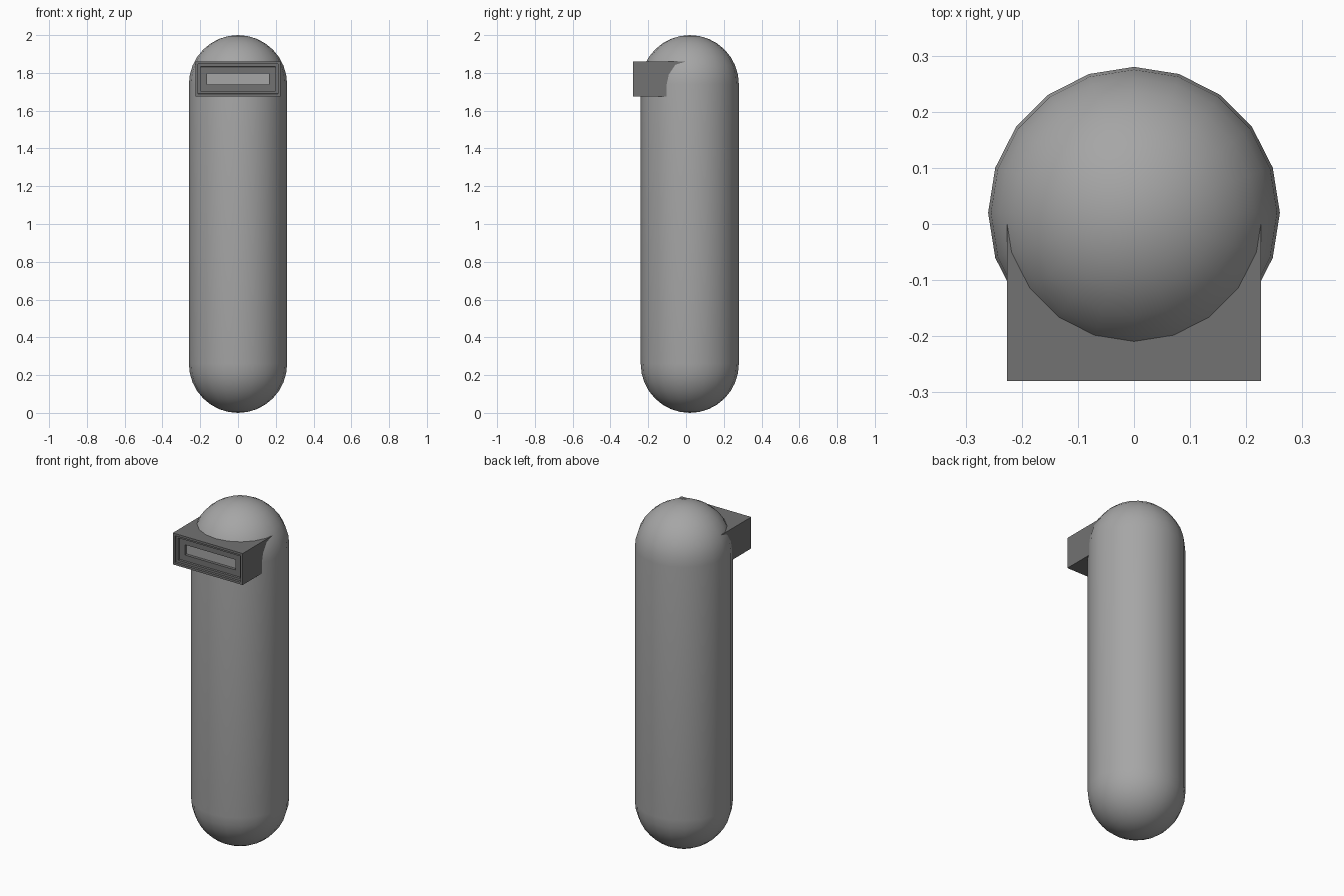
import bpy
import bmesh
from math import pi, sin, cos
from mathutils import Vector

cube = bpy.data.objects.get("Cube")
if cube:
    bpy.data.objects.remove(cube, do_unlink=True)

RADIUS, HEIGHT, SIDES, CAP_RINGS = 0.26, 2.0, 20, 8
CENTRE_Y = 0.02


def material(name, value):
    mat = bpy.data.materials.new(name)
    mat.use_nodes = True
    colour = (value, value, value, 1)
    mat.diffuse_color = colour
    mat.node_tree.nodes["Principled BSDF"].inputs["Base Color"].default_value = colour
    return mat


def finish(bm, name, *mats):
    bmesh.ops.recalc_face_normals(bm, faces=bm.faces)
    mesh = bpy.data.meshes.new(name)
    bm.to_mesh(mesh)
    bm.free()
    obj = bpy.data.objects.new(name, mesh)
    bpy.context.collection.objects.link(obj)
    for mat in mats:
        mesh.materials.append(mat)
    return obj


light_grey = material("light grey", 0.38)
dark_grey = material("dark grey", 0.17)

# Capsule body: a half outline spun around the upright axis
bm = bmesh.new()
outline = []
for centre_z, start in ((RADIUS, -pi / 2), (HEIGHT - RADIUS, 0)):
    for i in range(CAP_RINGS + 1):
        a = start + i * pi / 2 / CAP_RINGS
        outline.append(bm.verts.new((RADIUS * cos(a), 0, centre_z + RADIUS * sin(a))))
edges = [bm.edges.new(pair) for pair in zip(outline, outline[1:])]
bmesh.ops.spin(bm, geom=outline + edges, cent=(0, 0, 0), axis=(0, 0, 1),
               angle=2 * pi, steps=SIDES, use_merge=False)
bmesh.ops.remove_doubles(bm, verts=bm.verts, dist=0.0005)
body = finish(bm, "body", light_grey)
body.location.y = CENTRE_Y
body.select_set(True)
bpy.context.view_layer.objects.active = body
bpy.ops.object.shade_smooth_by_angle(angle=pi / 4)

# Visor: box whose front steps inwards to a rim, a panel and a sunken slot
bm = bmesh.new()
bmesh.ops.create_cube(bm, size=1)
for v in bm.verts:
    v.co = Vector((v.co.x * 0.452, -0.14 + v.co.y * 0.28, 1.768 + v.co.z * 0.184))
bm.normal_update()
front = min(bm.faces, key=lambda f: f.normal.y)
for thickness, depth in ((0.013, 0), (0.001, -0.012), (0.013, 0),
                         (0.001, -0.012), (0.034, 0), (0.001, -0.015)):
    bmesh.ops.inset_region(bm, faces=[front], thickness=thickness, depth=depth,
                           use_even_offset=True)
front.material_index = 1
finish(bm, "visor", dark_grey, light_grey)
